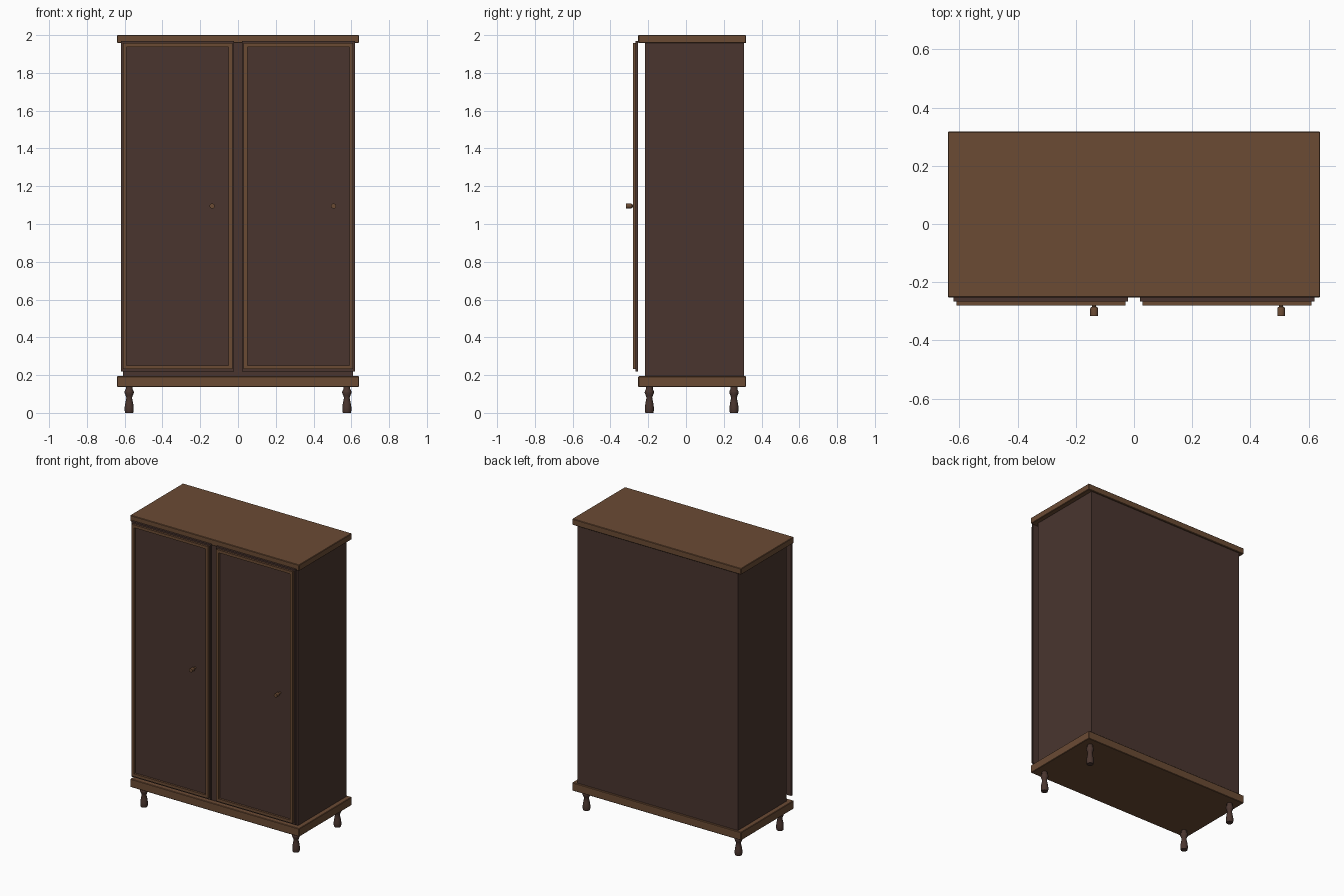
import bpy, bmesh, math
from mathutils import Matrix

if "Cube" in bpy.data.objects:
    bpy.data.objects.remove(bpy.data.objects["Cube"])


def material(name, rgb):
    m = bpy.data.materials.new(name)
    m.diffuse_color = (*rgb, 1)
    m.use_nodes = True
    m.node_tree.nodes["Principled BSDF"].inputs["Base Color"].default_value = m.diffuse_color
    return m


WALNUT = material("walnut_brown", (0.145, 0.070, 0.034))
DARK = material("dark_brown", (0.068, 0.036, 0.028))


def finish(name, bm, mat):
    bmesh.ops.recalc_face_normals(bm, faces=bm.faces)
    me = bpy.data.meshes.new(name)
    bm.to_mesh(me)
    bm.free()
    me.materials.append(mat)
    ob = bpy.data.objects.new(name, me)
    bpy.context.collection.objects.link(ob)
    return ob


def box(name, x, y, z, mat, bevel=0):
    """Box from (min, max) pairs."""
    bm = bmesh.new()
    bmesh.ops.create_cube(bm, size=1)
    for v in bm.verts:
        for i, (lo, hi) in enumerate((x, y, z)):
            v.co[i] = lo if v.co[i] < 0 else hi
    ob = finish(name, bm, mat)
    if bevel:
        mod = ob.modifiers.new("soft_edges", 'BEVEL')
        mod.width, mod.segments = bevel, 1
    return ob


def turned(name, profile, mat, matrix, sides=16):
    """Closed solid of revolution about local z from (radius, height) points."""
    bm = bmesh.new()
    rings = [[bm.verts.new((r * math.cos(2 * math.pi * i / sides),
                            r * math.sin(2 * math.pi * i / sides), h))
              for i in range(sides)] for r, h in profile]
    for a, b in zip(rings, rings[1:]):
        for i in range(sides):
            j = (i + 1) % sides
            bm.faces.new((a[i], a[j], b[j], b[i]))
    bm.faces.new(rings[0])
    bm.faces.new(rings[-1])
    bm.transform(matrix)
    ob = finish(name, bm, mat)
    bpy.ops.object.select_all(action='DESELECT')
    ob.select_set(True)
    bpy.context.view_layer.objects.active = ob
    bpy.ops.object.shade_smooth_by_angle(angle=math.radians(35))
    return ob


def frame(name, x, y, z, width, mat):
    """Rectangular trim with an open middle."""
    bm = bmesh.new()
    loops = []
    for yy in y:
        for w in (0, width):
            loops.append([bm.verts.new(p) for p in (
                (x[0] + w, yy, z[0] + w), (x[1] - w, yy, z[0] + w),
                (x[1] - w, yy, z[1] - w), (x[0] + w, yy, z[1] - w))])
    f_out, f_in, b_out, b_in = loops
    for a, b in ((f_out, f_in), (f_in, b_in), (b_in, b_out), (b_out, f_out)):
        for i in range(4):
            j = (i + 1) % 4
            bm.faces.new((a[i], a[j], b[j], b[i]))
    return finish(name, bm, mat)


# Carcass with overhanging top and base
box("cabinet_body", (-0.608, 0.608), (-0.218, 0.307), (0.19, 1.965), DARK)
box("top_board", (-0.64, 0.64), (-0.253, 0.318), (1.958, 2.0), WALNUT, 0.003)
box("base_board", (-0.64, 0.64), (-0.253, 0.318), (0.138, 0.194), WALNUT, 0.003)

# Doors: dark panel, raised trim and a knob at the right of each
knob = [(0.007, 0), (0.007, 0.017), (0.011, 0.019), (0.0135, 0.024), (0.0135, 0.05)]
for side, x0, knob_x in (("left", -0.62, -0.137), ("right", 0.02, 0.506)):
    x1 = x0 + 0.60
    box(side + "_door", (x0, x1), (-0.267, -0.253), (0.22, 1.968), DARK)
    frame(side + "_door_trim", (x0 + 0.01, x1 - 0.01), (-0.281, -0.266),
          (0.232, 1.957), 0.02, WALNUT)
    turned(side + "_knob", knob, WALNUT,
           Matrix.Translation((knob_x, -0.267, 1.095)) @ Matrix.Rotation(math.pi / 2, 4, 'X'))

# Turned legs at the four corners
leg = [(0.021, 0), (0.024, 0.012), (0.024, 0.03), (0.020, 0.055), (0.015, 0.08),
       (0.019, 0.092), (0.025, 0.107), (0.024, 0.114), (0.018, 0.126), (0.018, 0.14)]
for sx, x in (("left", -0.576), ("right", 0.576)):
    for sy, y in (("front", -0.194), ("back", 0.254)):
        turned(f"{sy}_{sx}_leg", leg, DARK, Matrix.Translation((x, y, 0)))
